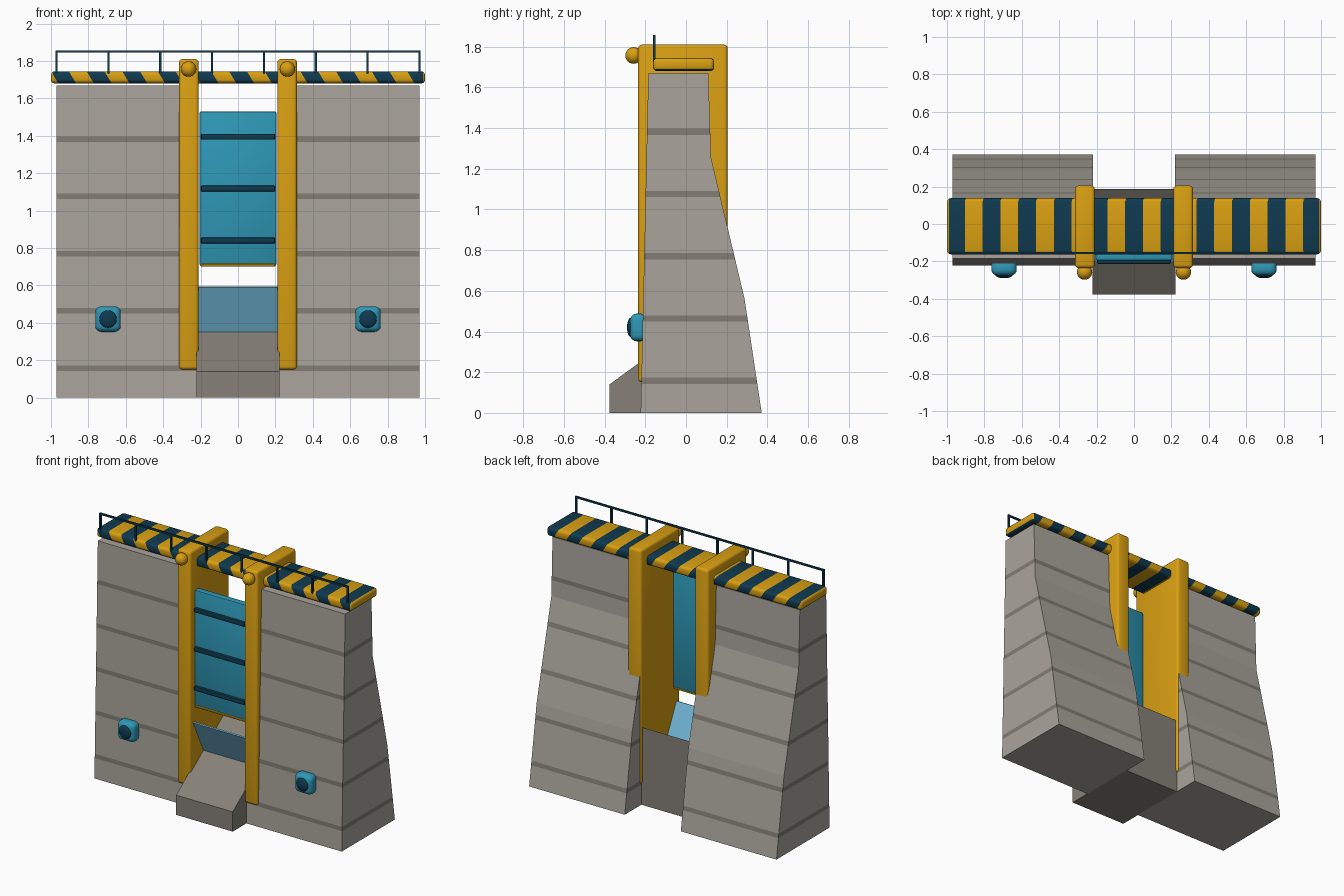
import bpy, bmesh, math
from mathutils import Vector, Matrix

if "Cube" in bpy.data.objects:
    bpy.data.objects.remove(bpy.data.objects["Cube"])


def mat(name, r, g, b):
    m = bpy.data.materials.new(name)
    lin = [((c / 255 + 0.055) / 1.055) ** 2.4 for c in (r, g, b)]
    m.diffuse_color = (*lin, 1)
    m.use_nodes = True
    m.node_tree.nodes["Principled BSDF"].inputs["Base Color"].default_value = m.diffuse_color
    return m


CONCRETE = mat("concrete", 170, 165, 156)
BAND = mat("dark_concrete_band", 130, 125, 117)
SPILL = mat("spillway_concrete", 134, 128, 119)
YELLOW = mat("yellow_paint", 218, 160, 18)
NAVY = mat("navy_paint", 15, 58, 80)
TEAL = mat("teal_paint", 46, 152, 182)
WATER = mat("water_blue", 118, 188, 222)


def finish(name, bm, mats, smooth=False):
    bmesh.ops.recalc_face_normals(bm, faces=bm.faces)
    me = bpy.data.meshes.new(name)
    bm.to_mesh(me)
    bm.free()
    for m in mats:
        me.materials.append(m)
    ob = bpy.data.objects.new(name, me)
    bpy.context.collection.objects.link(ob)
    if smooth:
        bpy.ops.object.select_all(action='DESELECT')
        ob.select_set(True)
        bpy.context.view_layer.objects.active = ob
        bpy.ops.object.shade_smooth_by_angle(angle=math.radians(35))
    return ob


def box_bm(lo, hi, bevel=0.0, seg=3):
    lo, hi = Vector(lo), Vector(hi)
    bm = bmesh.new()
    bmesh.ops.create_cube(bm, size=1)
    for v in bm.verts:
        v.co = Vector(((lo[i] + hi[i]) / 2 + v.co[i] * (hi[i] - lo[i]) for i in range(3)))
    if bevel:
        bmesh.ops.bevel(bm, geom=bm.edges[:], offset=bevel, segments=seg,
                        profile=0.5, affect='EDGES')
    return bm


def box(name, lo, hi, m, bevel=0.0, seg=3):
    return finish(name, box_bm(lo, hi, bevel, seg), [m], bevel > 0)


def profile_bm(points, x0, x1):
    # extrude a (y, z) outline along x
    bm = bmesh.new()
    f = bm.faces.new([bm.verts.new((x0, y, z)) for y, z in points])
    ext = bmesh.ops.extrude_face_region(bm, geom=[f])["geom"]
    bmesh.ops.translate(bm, vec=(x1 - x0, 0, 0),
                        verts=[g for g in ext if isinstance(g, bmesh.types.BMVert)])
    return bm


def cut(bm, co, no):
    bmesh.ops.bisect_plane(bm, geom=bm.verts[:] + bm.edges[:] + bm.faces[:],
                           plane_co=co, plane_no=no)


def ball(name, centre, scale, m):
    bm = bmesh.new()
    bmesh.ops.create_uvsphere(bm, u_segments=24, v_segments=12, radius=1,
                              matrix=Matrix.LocRotScale(Vector(centre), None, Vector(scale)))
    return finish(name, bm, [m], True)


# Dam walls with dark horizontal bands
WALL = [(-0.223, 0), (0.372, 0), (0.288, 0.56), (0.123, 1.255), (0.11, 1.67), (-0.185, 1.67)]
BANDS = [0.158 + 0.306 * i for i in range(5)]
for side, a, b in (("left", -0.97, -0.22), ("right", 0.22, 0.97)):
    bm = profile_bm(WALL, a, b)
    for z in BANDS:
        cut(bm, (0, 0, z - 0.015), (0, 0, 1))
        cut(bm, (0, 0, z + 0.015), (0, 0, 1))
    for f in bm.faces:
        zc = f.calc_center_median().z
        if abs(f.normal.z) < 0.9 and any(abs(zc - z) < 0.014 for z in BANDS):
            f.material_index = 1
    finish(side + "_dam_wall", bm, [CONCRETE, BAND])

# Spillway ramp and the leaning sheet of water
finish("spillway_ramp", profile_bm(
    [(-0.376, 0), (0.186, 0), (0.186, 0.55), (-0.376, 0.14)], -0.222, 0.222), [SPILL])
finish("water_sheet", profile_bm(
    [(-0.203, 0.59), (-0.193, 0.594), (-0.07, 0.34), (-0.08, 0.336)], -0.212, 0.212), [WATER])

# Gate towers with round caps, and valve housings
for side, s in (("left", -1), ("right", 1)):
    xa, xb = sorted((s * 0.21, s * 0.315))
    box(side + "_gate_tower", (xa, -0.235, 0.15), (xb, 0.205, 1.81), YELLOW, 0.018)
    ball(side + "_tower_knob", (s * 0.264, -0.257, 1.757), (0.041,) * 3, YELLOW)
    box(side + "_valve_housing", (s * 0.695 - 0.068, -0.275, 0.352),
        (s * 0.695 + 0.068, -0.19, 0.488), TEAL, 0.032, 4)
    ball(side + "_valve_lens", (s * 0.695, -0.272, 0.42), (0.047, 0.018, 0.047), NAVY)

# Sluice gate with ribs and yellow lower lip
box("gate_panel", (-0.206, -0.195, 0.705), (0.206, -0.147, 1.53), TEAL, 0.01, 2)
box("gate_lip", (-0.2, -0.199, 0.7), (0.2, -0.145, 0.716), YELLOW, 0.004, 1)
for i, z in enumerate((0.84, 1.118, 1.395)):
    box(f"gate_rib_{i + 1}", (-0.198, -0.213, z - 0.016), (0.198, -0.18, z + 0.016), NAVY, 0.007, 2)

# Striped walkway deck: slanted stripes on the front, straight on top
TOP, W, SLANT = 1.745, 2 / 21, 0.6
bm = box_bm((-1, -0.162, 1.68), (1, 0.138, TOP), 0.02, 3)
for k in range(0, 21):
    cut(bm, (-1 + k * W, 0, TOP), (1, 0, SLANT))
cut(bm, (0, 0, 1.69), (0, 0, 1))
bm.normal_update()
for f in bm.faces:
    c = f.calc_center_median()
    u = c.x - SLANT * (TOP - c.z)
    stripe = math.floor((u + 1) / W) % 2 == 0
    if abs(f.normal.x) > 0.6:
        stripe = c.z < 1.69
    f.material_index = 1 if stripe else 0
finish("walkway_deck", bm, [YELLOW, NAVY], True)

# Front railing
R = 0.006
box("handrail", (-0.976, -0.155 - R, 1.845), (0.976, -0.155 + R, 1.857), NAVY)
for i in range(8):
    x = -0.97 + i * 1.94 / 7
    box(f"rail_post_{i + 1}", (x - R, -0.155 - R, 1.73), (x + R, -0.155 + R, 1.85), NAVY)
